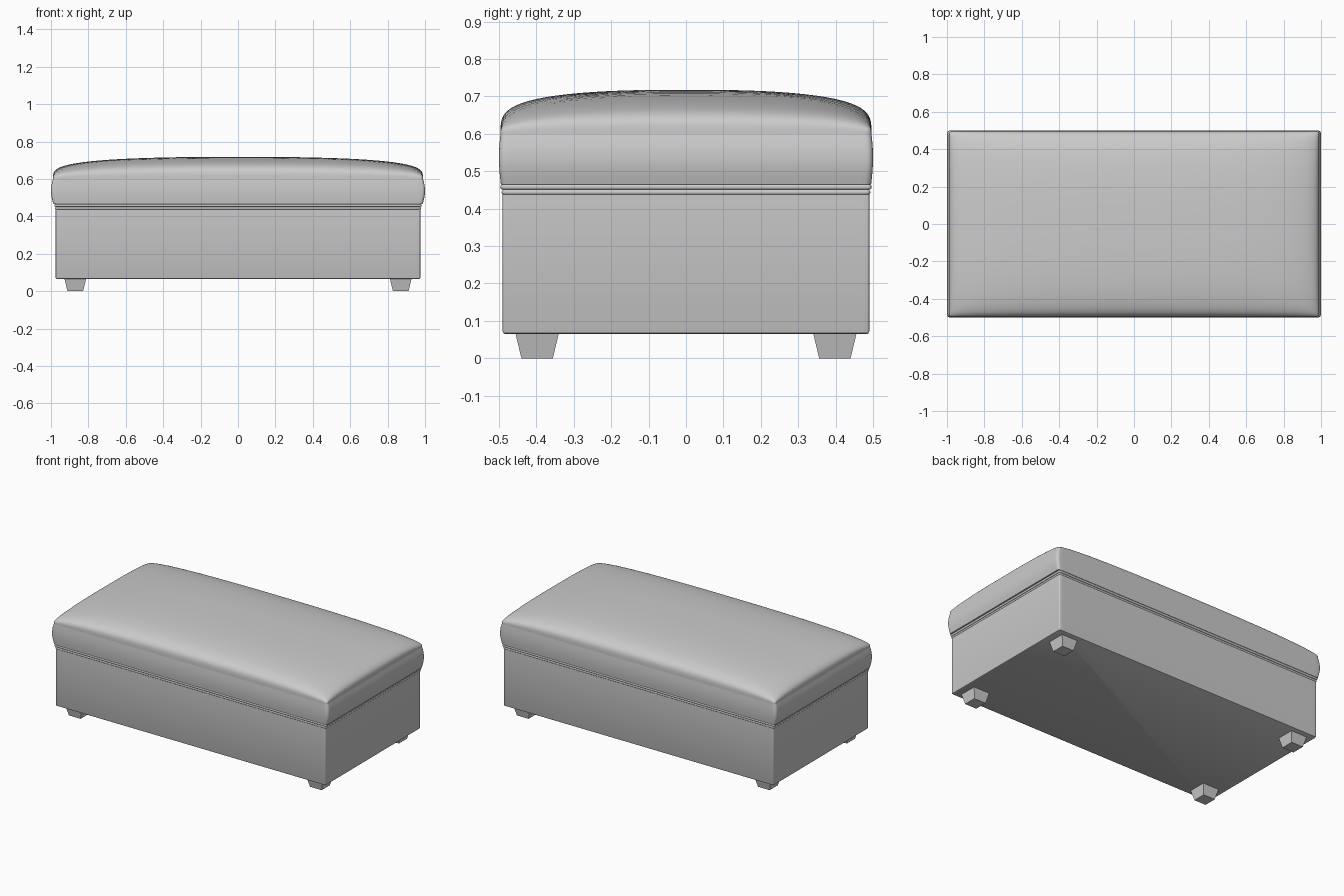
import bpy, bmesh, math

cube = bpy.data.objects.get("Cube")
if cube:
    bpy.data.objects.remove(cube, do_unlink=True)

GREY = (0.6, 0.6, 0.6, 1.0)
mat = bpy.data.materials.new("grey upholstery")
mat.use_nodes = True
mat.diffuse_color = GREY
mat.node_tree.nodes["Principled BSDF"].inputs["Base Color"].default_value = GREY


def ring(hx, hy, r, seg=14, corner=4):
    """Rounded rectangle outline with edge points packed toward the corners."""
    arcs = []
    for k, (sx, sy) in enumerate([(1, 1), (-1, 1), (-1, -1), (1, -1)]):
        cx, cy = sx * (hx - r), sy * (hy - r)
        arcs.append([(cx + r * math.cos(a), cy + r * math.sin(a))
                     for a in [(k + i / corner) * math.pi / 2 for i in range(corner + 1)]])
    pts = []
    for k, arc in enumerate(arcs):
        (ax, ay), (bx, by) = arc[-1], arcs[(k + 1) % 4][0]
        pts += arc
        for i in range(1, seg):
            t = (1 - math.cos(math.pi * i / seg)) / 2
            pts.append((ax + (bx - ax) * t, ay + (by - ay) * t))
    return pts


def loft(name, rings, angle=40):
    """Skin a stack of closed outlines, listed bottom to top, and cap both ends."""
    bm = bmesh.new()
    rows = [[bm.verts.new(p) for p in r] for r in rings]
    n = len(rows[0])
    for lo, hi in zip(rows, rows[1:]):
        for i in range(n):
            j = (i + 1) % n
            bm.faces.new((lo[i], lo[j], hi[j], hi[i]))
    bm.faces.new(rows[0][::-1])
    bm.faces.new(rows[-1])
    mesh = bpy.data.meshes.new(name)
    bm.to_mesh(mesh)
    bm.free()
    mesh.materials.append(mat)
    obj = bpy.data.objects.new(name, mesh)
    bpy.context.collection.objects.link(obj)
    bpy.ops.object.select_all(action='DESELECT')
    obj.select_set(True)
    bpy.context.view_layer.objects.active = obj
    bpy.ops.object.shade_smooth_by_angle(angle=math.radians(angle))
    return obj


def stack(name, profile, r):
    """Loft from (half x, half y, z) sections sharing one corner radius."""
    return loft(name, [[(x, y, z) for x, y in ring(hx, hy, r)] for hx, hy, z in profile])


# Storage box with softened bottom edge
stack("base_box", [(0.969, 0.484, 0.065), (0.973, 0.488, 0.067),
                   (0.975, 0.490, 0.072), (0.975, 0.490, 0.438)], 0.006)

# Two thin trim rolls under the cushion
for i, (z, grow) in enumerate([(0.437, 0.0), (0.451, 0.003)]):
    roll = []
    for k in range(7):
        a = math.pi * k / 6
        w = grow + 0.005 * math.sin(a)
        roll.append((0.973 + w, 0.488 + w, z + 0.007 * (1 - math.cos(a))))
    stack("trim_roll_%d" % (i + 1), roll, 0.01)

# Cushion border, bulging gently outward
border = []
for k in range(9):
    t = k / 8
    bulge = math.sin(math.pi * (0.12 + 0.72 * t))
    border.append((0.979 + 0.021 * bulge, 0.492 + 0.008 * bulge, 0.465 + 0.135 * t))
stack("cushion_border", border, 0.016)

# Crowned cushion top: concentric outlines raised by a soft dome
HX, HY, SEAM, RISE = border[-1][0], border[-1][1], 0.6, 0.118


def swell(u):
    return max(0.0, 1 - abs(u) ** 2.5) ** 0.27


dome = [[(x, y, SEAM) for x, y in ring(HX, HY, 0.016)]]
STEPS = 24
for k in range(1, STEPS):
    s = 1 - (k / STEPS) ** 3
    dome.append([(x, y, SEAM + RISE * swell(x / HX) * swell(y / HY))
                 for x, y in ring(HX * s, HY * s, 0.016 * s)])
loft("cushion_top", dome, 60)

# Tapered square feet
for side, sx in (("right", -1), ("left", 1)):
    for end, sy in (("front", -1), ("back", 1)):
        cx, cy = sx * 0.87, sy * 0.398
        rows = [[(cx + a * h, cy + b * h, z) for a, b in ((1, 1), (-1, 1), (-1, -1), (1, -1))]
                for h, z in ((0.042, 0.0), (0.058, 0.067))]
        loft("%s_%s_foot" % (end, side), rows, 20)
